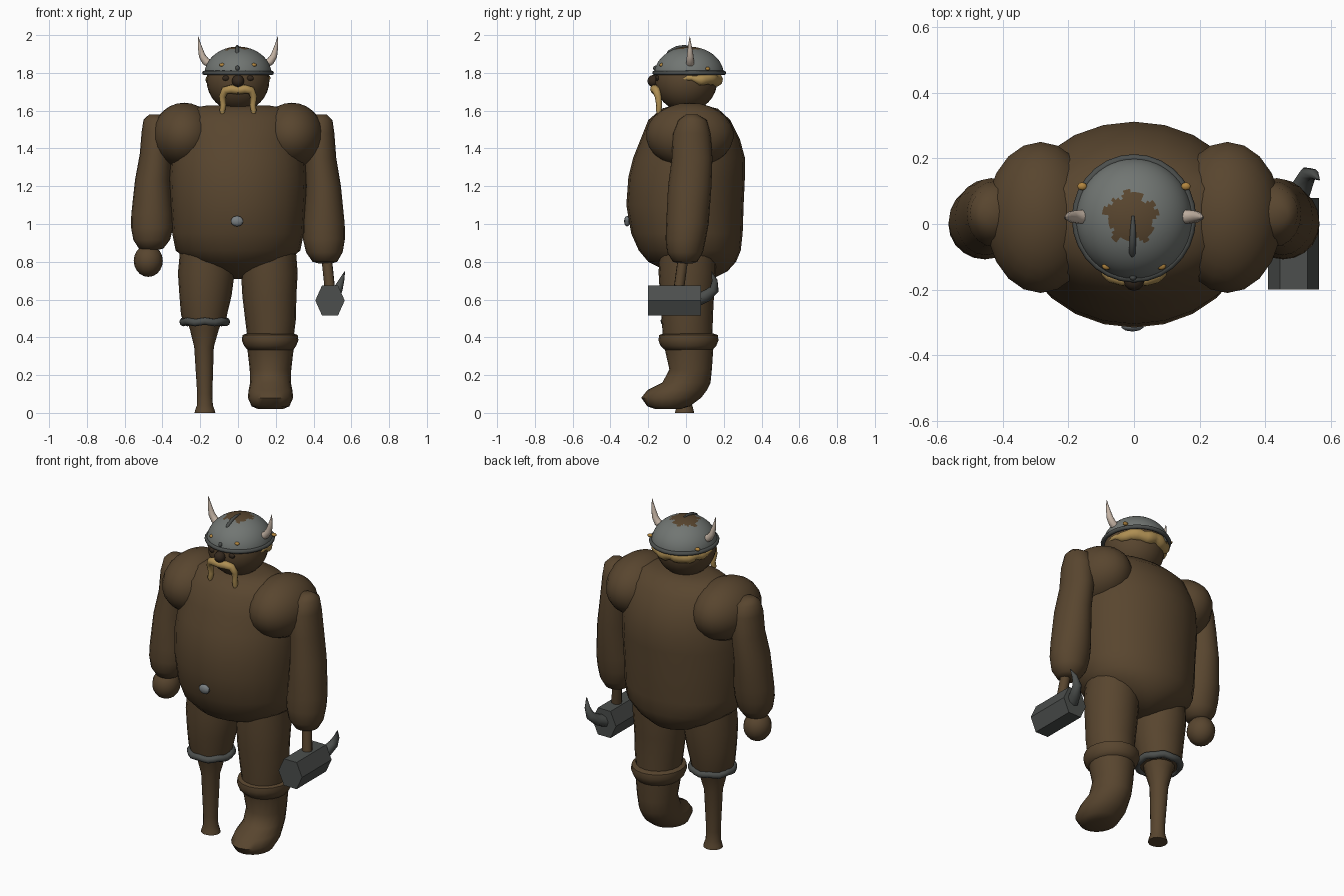
import bpy, bmesh, math
from mathutils import Vector

if "Cube" in bpy.data.objects:
    bpy.data.objects.remove(bpy.data.objects["Cube"])


def mat(name, rgb):
    m = bpy.data.materials.new(name)
    m.diffuse_color = (*rgb, 1)
    m.use_nodes = True
    m.node_tree.nodes["Principled BSDF"].inputs["Base Color"].default_value = m.diffuse_color
    return m


BROWN = mat("brown", (0.098, 0.060, 0.028))
DARK = mat("dark_brown", (0.035, 0.022, 0.013))
STEEL = mat("helmet_steel", (0.165, 0.18, 0.17))
IRON = mat("dark_iron", (0.072, 0.078, 0.074))
BLOND = mat("blond", (0.42, 0.27, 0.085))
GOLD = mat("gold", (0.45, 0.24, 0.05))
BONE = mat("bone", (0.55, 0.45, 0.37))
BUCKLE = mat("buckle_grey", (0.19, 0.21, 0.22))


def finish(name, bm, material, angle=50):
    bmesh.ops.recalc_face_normals(bm, faces=bm.faces)
    me = bpy.data.meshes.new(name)
    bm.to_mesh(me)
    bm.free()
    me.materials.append(material)
    ob = bpy.data.objects.new(name, me)
    bpy.context.collection.objects.link(ob)
    bpy.ops.object.select_all(action='DESELECT')
    ob.select_set(True)
    bpy.context.view_layer.objects.active = ob
    bpy.ops.object.shade_smooth_by_angle(angle=math.radians(angle))
    return ob


def loft(name, rings, material, seg=20):
    """Stack of horizontal ovals: (z, centre x, half width, front y, back y)."""
    bm = bmesh.new()
    rows = []
    for z, cx, rx, y0, y1 in rings:
        rows.append([bm.verts.new((cx + rx * math.cos(2 * math.pi * i / seg),
                                   (y0 + y1) / 2 + (y1 - y0) / 2 * math.sin(2 * math.pi * i / seg), z))
                     for i in range(seg)])
    for a, b in zip(rows, rows[1:]):
        for i in range(seg):
            j = (i + 1) % seg
            bm.faces.new((a[i], a[j], b[j], b[i]))
    bm.faces.new(rows[0])
    bm.faces.new(rows[-1])
    return finish(name, bm, material, 60)


def ball(name, centre, size, material, seg=20):
    bm = bmesh.new()
    bmesh.ops.create_uvsphere(bm, u_segments=seg, v_segments=seg * 2 // 3, radius=1)
    for v in bm.verts:
        v.co = Vector(centre) + Vector([a * b for a, b in zip(v.co, size)])
    return finish(name, bm, material)


def tube(name, points, material, seg=10, closed=False):
    """Round sweep along points (x, y, z, radius)."""
    ps = [Vector(p[:3]) for p in points]
    n = len(ps)
    bm = bmesh.new()
    rows, side = [], None
    for k, p in enumerate(ps):
        nxt = ps[(k + 1) % n] if closed else ps[min(k + 1, n - 1)]
        prv = ps[k - 1] if closed else ps[max(k - 1, 0)]
        t = (nxt - prv).normalized()
        side = side or t.orthogonal()
        side = (side - t * side.dot(t)).normalized()
        up = t.cross(side)
        rows.append([bm.verts.new(p + points[k][3] * (side * math.cos(a) + up * math.sin(a)))
                     for a in (2 * math.pi * i / seg for i in range(seg))])
    for a, b in zip(rows, rows[1:] + (rows[:1] if closed else [])):
        for i in range(seg):
            j = (i + 1) % seg
            bm.faces.new((a[i], a[j], b[j], b[i]))
    if not closed:
        bm.faces.new(rows[0])
        bm.faces.new(rows[-1])
    return finish(name, bm, material)


def hoop(name, centre, rx, ry, r, material, wave=0.0, seg=28):
    x, y, z = centre
    ang = [2 * math.pi * i / seg for i in range(seg)]
    return tube(name, [(x + rx * math.cos(a), y + ry * math.sin(a), z + wave * math.sin(7 * a), r)
                       for a in ang], material, 8, True)


# Body
loft("torso", [(.71, 0, .04, 0, .14), (.75, 0, .16, -.10, .22), (.80, 0, .26, -.20, .265),
               (.86, 0, .33, -.25, .29), (.95, 0, .348, -.29, .30), (1.1, 0, .357, -.316, .305),
               (1.25, 0, .363, -.305, .312), (1.35, 0, .355, -.28, .312), (1.45, 0, .34, -.24, .285),
               (1.55, 0, .32, -.20, .235), (1.61, 0, .27, -.13, .17), (1.628, 0, .16, -.07, .10)],
     BROWN, 24)
ball("belly_buckle", (-.005, -.312, 1.015), (.035, .016, .028), BUCKLE, 10)

# Shoulders and arms
arm = [(1.58, .44, .03, 0, .06), (1.55, .43, .07, -.04, .11), (1.48, .425, .085, -.07, .13),
       (1.35, .435, .085, -.075, .14), (1.2, .452, .093, -.095, .135), (1.0, .455, .11, -.105, .12),
       (.92, .455, .111, -.108, .105), (.85, .457, .097, -.10, .09), (.80, .46, .065, -.07, .06),
       (.79, .46, .03, -.03, .03)]
for s, word, stretch in ((1, "left", 1.0), (-1, "right", .91)):
    ball(word + "_shoulder", (s * .285, .02, 1.47), (.168, .232, .172), BROWN)
    loft(word + "_arm", [(1.58 - (1.58 - z) * stretch, s * cx, rx, a, b) for z, cx, rx, a, b in arm], BROWN)
ball("right_hand", (-.475, 0, .805), (.077, .08, .085), BROWN, 16)

# Peg leg with iron band
loft("right_thigh", [(.47, -.175, .108, -.11, .11), (.52, -.18, .122, -.12, .125),
                     (.62, -.172, .138, -.135, .14), (.74, -.168, .15, -.145, .16),
                     (.88, -.165, .14, -.14, .16)], BROWN)
hoop("knee_band", (-.176, 0, .482), .115, .115, .02, IRON, .004)
loft("peg", [(0, -.175, .055, -.06, .045), (.02, -.175, .05, -.055, .04), (.04, -.175, .042, -.05, .034),
             (.1, -.176, .04, -.05, .032), (.35, -.18, .052, -.056, .05), (.44, -.178, .076, -.08, .075),
             (.48, -.178, .09, -.09, .09)], BROWN, 14)

# Booted leg
loft("left_thigh", [(.38, .172, .12, -.12, .14), (.5, .172, .135, -.13, .142),
                    (.62, .166, .143, -.138, .148), (.74, .166, .15, -.145, .16),
                    (.88, .165, .14, -.14, .16)], BROWN)
loft("boot", [(.02, .172, .065, -.16, -.03), (.035, .172, .10, -.205, .02), (.08, .172, .12, -.237, .08),
              (.12, .172, .116, -.205, .11), (.16, .172, .108, -.125, .13), (.23, .172, .11, -.088, .137),
              (.35, .172, .124, -.115, .145)], BROWN)
loft("boot_cuff", [(.332, .172, .12, -.11, .14), (.355, .17, .138, -.135, .16), (.385, .17, .15, -.146, .172),
                   (.412, .17, .146, -.142, .168), (.422, .17, .12, -.115, .14)], BROWN)

# Hammer
tube("hammer_handle", [(.465, -.01, .86, .028), (.488, -.04, .64, .028)], BROWN)
bm = bmesh.new()
hexagon = [(.078, 0), (.042, .08), (-.042, .08), (-.078, 0), (-.042, -.08), (.042, -.08)]
front, back = ([bm.verts.new((.487 + x, y, .595 + z)) for x, z in hexagon] for y in (-.2, .08))
bm.faces.new(front)
bm.faces.new(back)
for i in range(6):
    j = (i + 1) % 6
    bm.faces.new((front[i], front[j], back[j], back[i]))
finish("hammer_head", bm, IRON, 30)
tube("hammer_spike", [(.49, .06, .60, .036), (.51, .11, .62, .032), (.53, .15, .655, .026),
                      (.548, .152, .70, .016), (.565, .135, .748, .002)], IRON, 8)

# Head and face
ball("head", (0, 0, 1.76), (.166, .166, .165), BROWN, 24)
ball("nose", (0, -.172, 1.757), (.032, .032, .032), DARK, 12)
for s, word in ((1, "left"), (-1, "right")):
    ball(word + "_eye", (s * .065, -.152, 1.772), (.02, .01, .014), DARK, 10)
    tube(word + "_moustache", [(0, -.165, 1.708, .022), (s * .035, -.166, 1.714, .024),
                               (s * .068, -.158, 1.708, .022), (s * .083, -.148, 1.675, .018),
                               (s * .078, -.142, 1.63, .016), (s * .083, -.145, 1.60, .015),
                               (s * .081, -.142, 1.572, .006)], BLOND)
    # Horns and gold rivets
    tube(word + "_horn", [(s * .145, .022, 1.845, .022), (s * .172, .022, 1.862, .021),
                          (s * .19, .022, 1.89, .018), (s * .20, .021, 1.93, .012),
                          (s * .207, .02, 1.965, .006), (s * .21, .02, 1.992, .001)], BONE)
    for k, (x, y, z) in enumerate(((.083, -.128, 1.842), (.158, .115, 1.822))):
        ball(f"{word}_rivet_{k}", (s * x, y, z), (.016, .013, .01), GOLD, 8)

# Fringe of hair around the back
hair = []
for i in range(25):
    u = i / 24
    a = math.radians(-5 + 190 * u)
    r = .006 + .03 * min(1, 4 * min(u, 1 - u)) + .004 * math.sin(i * 1.9)
    hair.append((.158 * math.cos(a), .158 * math.sin(a), 1.768 + .006 * math.sin(i * 1.1), r))
tube("hair", hair, BLOND)

# Helmet dome with a ragged worn hole at the crown
bm = bmesh.new()
bmesh.ops.create_uvsphere(bm, u_segments=48, v_segments=48, radius=1)
bmesh.ops.delete(bm, geom=[v for v in bm.verts if v.co.z < -.01], context='VERTS')
for v in bm.verts:
    v.co = Vector((v.co.x * .178, .016 + v.co.y * .184, 1.79 + v.co.z * .149))
dome = finish("helmet", bm, STEEL)
dome.data.materials.append(BROWN)
for f in dome.data.polygons:
    dx, dy = f.center.x + .008, f.center.y - .022
    a = math.atan2(dy, dx)
    if math.hypot(dx, dy) < .076 + .008 * math.sin(5 * a) + .007 * math.sin(11 * a + 1):
        f.material_index = 1

# Rim, crest and front stud
hoop("helmet_rim", (0, .017, 1.80), .178, .184, .012, IRON)
tube("helmet_crest", [(-.003, .025, 1.938, .004), (-.003, -.01, 1.94, .008), (-.004, -.05, 1.932, .010),
                      (-.005, -.09, 1.91, .010), (-.005, -.10, 1.90, .004)], IRON, 8)
ball("front_stud", (-.003, -.162, 1.825), (.012, .012, .014), IRON, 8)
